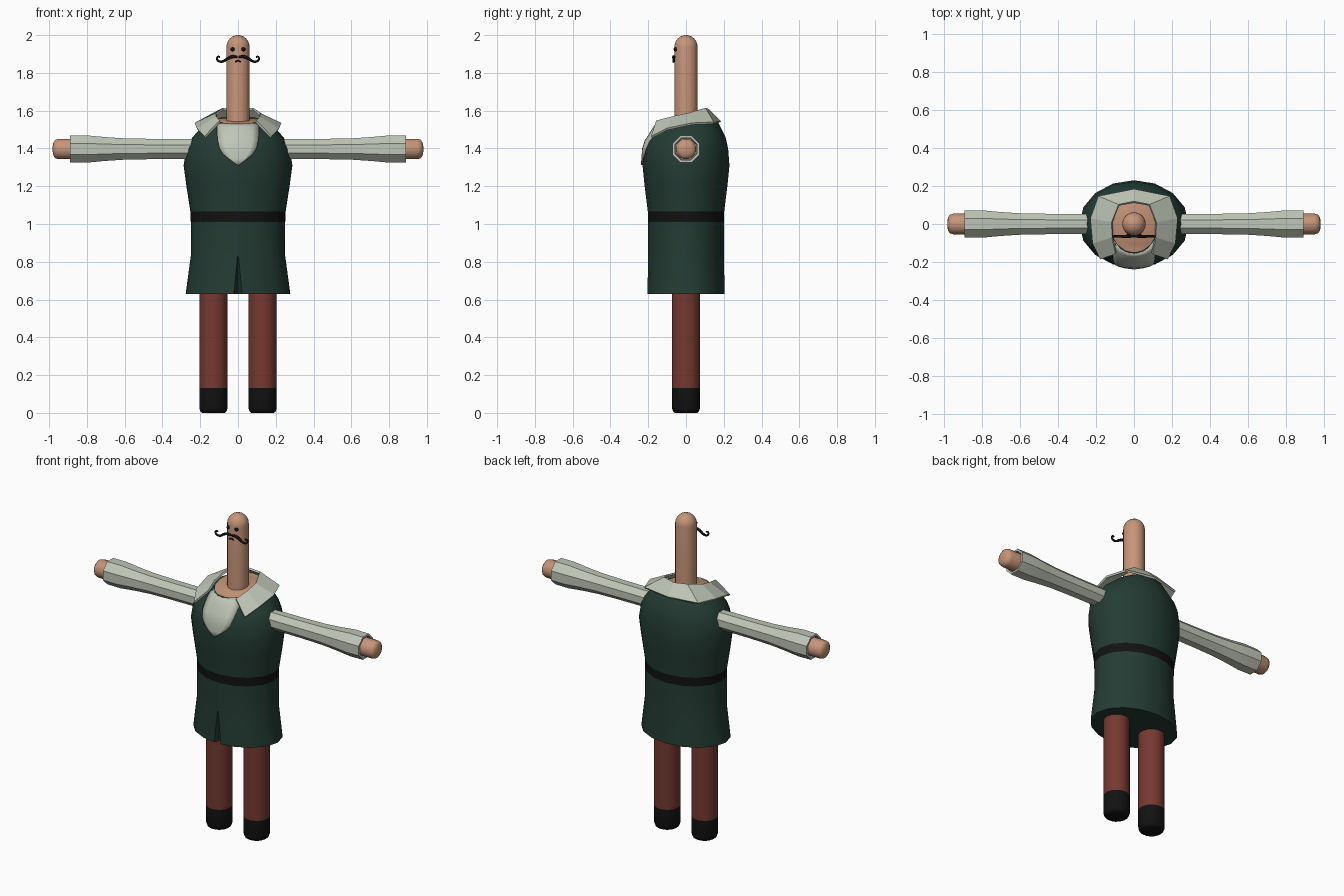
import bpy, bmesh, math
from mathutils import Matrix, Vector

if "Cube" in bpy.data.objects:
    bpy.data.objects.remove(bpy.data.objects["Cube"])


def material(name, rgb):
    m = bpy.data.materials.new(name)
    m.diffuse_color = (*rgb, 1)
    m.use_nodes = True
    m.node_tree.nodes["Principled BSDF"].inputs["Base Color"].default_value = m.diffuse_color
    return m


SKIN = material("skin", (0.57, 0.30, 0.19))
GREEN = material("dark green cloth", (0.018, 0.045, 0.034))
CREAM = material("pale linen", (0.52, 0.56, 0.47))
RED = material("red brown cloth", (0.18, 0.04, 0.03))
BLACK = material("black", (0.006, 0.006, 0.006))


def finish(name, bm, mats, smooth=True, fix=True):
    if fix:
        bmesh.ops.recalc_face_normals(bm, faces=bm.faces[:])
    me = bpy.data.meshes.new(name)
    bm.to_mesh(me)
    bm.free()
    for m in mats:
        me.materials.append(m)
    ob = bpy.data.objects.new(name, me)
    bpy.context.collection.objects.link(ob)
    if smooth:
        bpy.ops.object.select_all(action='DESELECT')
        ob.select_set(True)
        bpy.context.view_layer.objects.active = ob
        bpy.ops.object.shade_smooth_by_angle(angle=math.radians(40))
    return ob


def skin_rings(bm, rings, cap=True):
    """Bridge equal-length rings of points with quads, then cap both ends."""
    vs = [[bm.verts.new(p) for p in r] for r in rings]
    n = len(vs[0])
    for a, b in zip(vs, vs[1:]):
        for i in range(n):
            j = (i + 1) % n
            bm.faces.new((a[i], a[j], b[j], b[i]))
    if cap:
        return bm.faces.new(vs[0][::-1]), bm.faces.new(vs[-1])


def lathe(name, profile, n, mats, matrix=Matrix(), rule=None):
    """Turn (radius, height) points around z, then place by matrix."""
    bm = bmesh.new()
    off = math.pi / n
    skin_rings(bm, [[(r * math.cos(off + i * math.tau / n), r * math.sin(off + i * math.tau / n), h)
                     for i in range(n)] for r, h in profile])
    for f in bm.faces:
        f.material_index = rule(f.calc_center_median()) if rule else 0
    bm.transform(matrix)
    return finish(name, bm, mats)


# Tunic profile: height, half width, half depth
BODY = [(0.63, 0.277, 0.205), (0.83, 0.25, 0.20), (1.01, 0.25, 0.20), (1.065, 0.252, 0.202),
        (1.20, 0.273, 0.219), (1.31, 0.288, 0.230), (1.40, 0.273, 0.223), (1.45, 0.248, 0.210),
        (1.50, 0.205, 0.182), (1.535, 0.160, 0.163), (1.55, 0.125, 0.150)]


def radii(z):
    for (z0, a0, b0), (z1, a1, b1) in zip(BODY, BODY[1:]):
        if z <= z1:
            t = (z - z0) / (z1 - z0)
            return a0 + (a1 - a0) * t, b0 + (b1 - b0) * t
    return BODY[-1][1:]


def tilt(x, y, z):
    """Shoulders lean down towards the front."""
    return x, y, z + 0.12 * y * min(1, max(0, (z - 1.4) / 0.15))


# Tunic with belt band, front slit and bare neckline
bm = bmesh.new()
rings = []
for k, (z, rx, ry) in enumerate(BODY):
    spread = 4.5 if k == 0 else 0.7
    angs = [0, spread] + [22.5 * i for i in range(1, 16)] + [360 - spread]
    ring = []
    for a in angs:
        t = math.radians(a - 90)
        y = ry * math.sin(t) + (0.06 if k == 0 and a == 0 else 0)
        ring.append(tilt(rx * math.cos(t), y, z))
    rings.append(ring)
bottom, top = skin_rings(bm, rings)
for f in bm.faces:
    if 1.01 < f.calc_center_median().z < 1.065:
        f.material_index = 1
top.material_index = 2
finish("tunic", bm, [GREEN, BLACK, SKIN])

# Bib lying on the chest
bm = bmesh.new()
rows = []
for z, w in [(1.55, 0.11), (1.535, 0.112), (1.50, 0.112), (1.45, 0.108), (1.40, 0.098),
             (1.37, 0.08), (1.345, 0.05), (1.312, 0.006)]:
    rx, ry = radii(z)
    row = []
    for i in range(7):
        x = w * (i / 3 - 1)
        row.append(bm.verts.new(tilt(x, -ry * math.sqrt(1 - (x / rx) ** 2) - 0.009, z)))
    rows.append(row)
for a, b in zip(rows, rows[1:]):
    for i in range(6):
        bm.faces.new((a[i], b[i], b[i + 1], a[i + 1]))
bib = finish("bib", bm, [CREAM], fix=False)
mod = bib.modifiers.new("thickness", 'SOLIDIFY')
mod.thickness = 0.008

# Folded collar: inner and outer edge of the right half, mirrored
inner = [(0.095, -0.155, 1.543), (0.113, -0.07, 1.565), (0.115, 0.01, 1.582),
         (0.08, 0.1, 1.61), (0, 0.115, 1.605)]
outer = [(0.175, -0.183, 1.46), (0.215, -0.10, 1.502), (0.227, 0.03, 1.53),
         (0.185, 0.145, 1.535), (0, 0.18, 1.54)]
bm = bmesh.new()


def both(side):
    return side + [(-x, y, z) for x, y, z in side[-2::-1]]


vi = [bm.verts.new(p) for p in both(inner)]
vo = [bm.verts.new(p) for p in both(outer)]
for i in range(len(vi) - 1):
    bm.faces.new((vi[i], vo[i], vo[i + 1], vi[i + 1]))
collar = finish("collar", bm, [CREAM], smooth=False, fix=False)
mod = collar.modifiers.new("thickness", 'SOLIDIFY')
mod.thickness = 0.012
mod.offset = 0

# Head and neck in one rounded post
dome = [(0.062 * math.cos(math.radians(a)), 1.938 + 0.062 * math.sin(math.radians(a)))
        for a in (0, 15, 30, 45, 60, 75, 88)]
lathe("head", [(0.062, 1.50)] + dome, 20, [SKIN])

# Arms and legs
for side, s in (("right", 1), ("left", -1)):
    arm = Matrix.Translation((0, 0, 1.397)) @ Matrix.Rotation(s * math.pi / 2, 4, 'Y')
    lathe(side + "_sleeve", [(0.057, 0.2), (0.058, 0.45), (0.061, 0.6), (0.068, 0.7), (0.078, 0.8),
                             (0.077, 0.89), (0.064, 0.89), (0.060, 0.85)], 8, [CREAM], arm)
    lathe(side + "_hand", [(0.055, 0.82), (0.055, 0.95), (0.050, 0.967), (0.036, 0.977),
                           (0.015, 0.981)], 16, [SKIN], arm)
    lathe(side + "_leg", [(0.060, 0), (0.070, 0.007), (0.076, 0.025), (0.076, 0.133), (0.076, 0.70)],
          16, [RED, BLACK], Matrix.Translation((s * 0.13, 0, 0)),
          lambda c: 1 if c.z < 0.133 else 0)
    # Eye
    bm = bmesh.new()
    bmesh.ops.create_uvsphere(bm, u_segments=12, v_segments=8, radius=0.011,
                              matrix=Matrix.Translation((s * 0.028, -0.055, 1.925)))
    finish(side + "_eye", bm, [BLACK])


def stroke(name, pts, r):
    """Thin round line through (x, z, thickness) points in front of the face."""
    cu = bpy.data.curves.new(name, 'CURVE')
    cu.dimensions = '3D'
    cu.bevel_depth = r
    cu.bevel_resolution = 2
    cu.resolution_u = 5
    cu.use_fill_caps = True
    sp = cu.splines.new('BEZIER')
    sp.bezier_points.add(len(pts) - 1)
    for bp, (x, z, w) in zip(sp.bezier_points, pts):
        bp.co = (x, -0.065, z)
        bp.radius = w
        bp.handle_left_type = bp.handle_right_type = 'AUTO'
    cu.materials.append(BLACK)
    bpy.context.collection.objects.link(bpy.data.objects.new(name, cu))


# Curled moustache and small mouth
for side, s in (("right", 1), ("left", -1)):
    stroke(side + "_moustache", [(s * x, z, w) for x, z, w in [
        (0.002, 1.884, 0.8), (0.03, 1.886, 1.2), (0.055, 1.876, 1.1), (0.075, 1.863, 1),
        (0.095, 1.860, 0.9), (0.110, 1.871, 0.8), (0.107, 1.885, 0.7), (0.095, 1.884, 0.7)]], 0.007)
stroke("mouth", [(-0.015, 1.858, 1), (0, 1.864, 1), (0.015, 1.858, 1)], 0.004)
